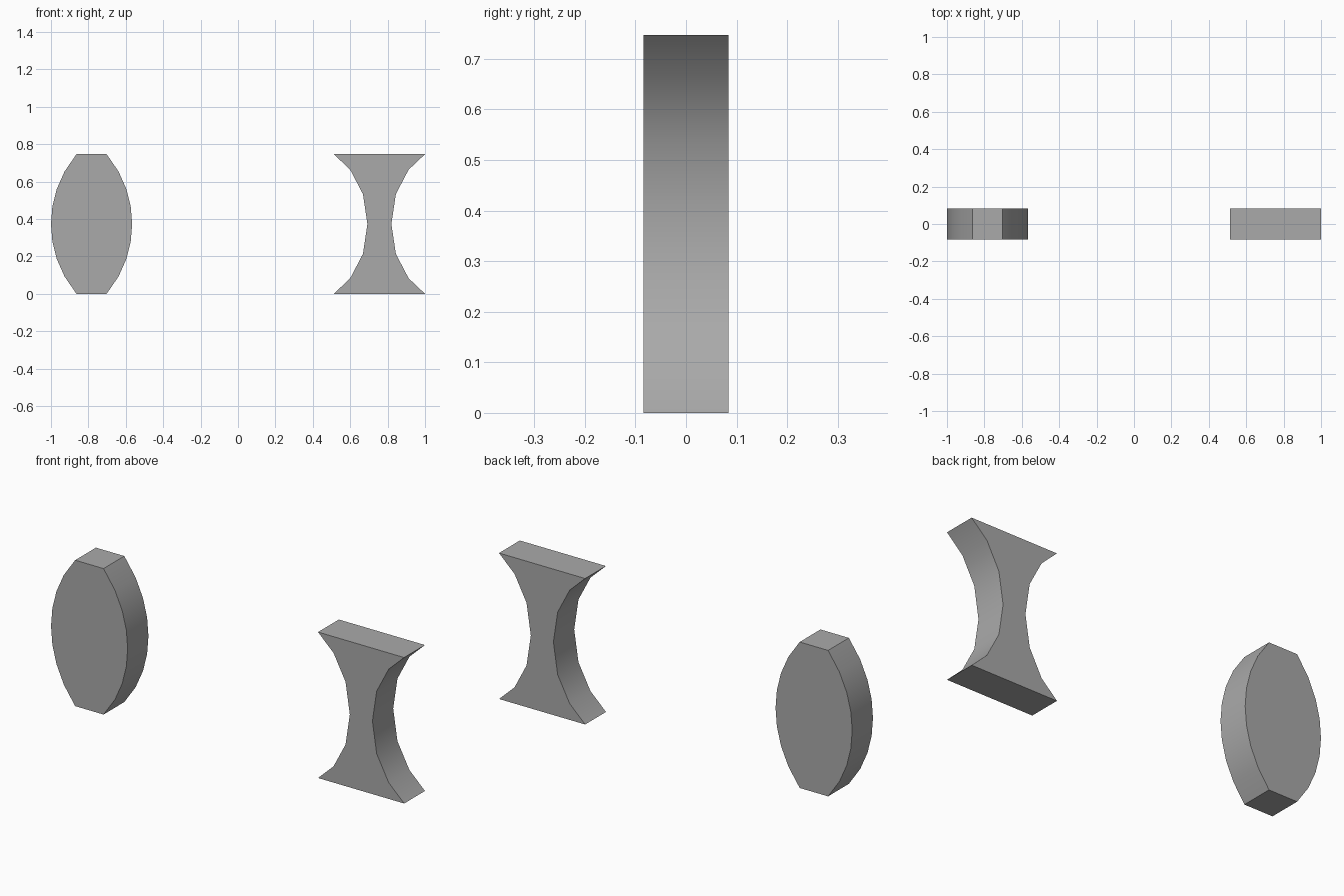
import bpy
import bmesh
import math

cube = bpy.data.objects.get("Cube")
if cube:
    bpy.data.objects.remove(cube, do_unlink=True)

HEIGHT = 0.747
DEPTH = 0.168
MID = HEIGHT / 2

grey = bpy.data.materials.new("grey")
grey.use_nodes = True
colour = (0.4, 0.4, 0.4, 1)
grey.diffuse_color = colour
grey.node_tree.nodes["Principled BSDF"].inputs["Base Color"].default_value = colour


def slab(name, x, half_profile):
    """Extrude a slab whose outline mirrors (half width, height above middle)."""
    lower = [(w, -h) for w, h in reversed(half_profile) if h > 0]
    right = lower + half_profile
    outline = right + [(-w, h) for w, h in reversed(right)]
    bm = bmesh.new()
    verts = [bm.verts.new((w, -DEPTH / 2, h + MID)) for w, h in outline]
    front = bm.faces.new(verts)
    ext = bmesh.ops.extrude_face_region(bm, geom=[front])
    moved = [v for v in ext["geom"] if isinstance(v, bmesh.types.BMVert)]
    bmesh.ops.translate(bm, verts=moved, vec=(0, DEPTH, 0))
    bmesh.ops.recalc_face_normals(bm, faces=bm.faces)
    mesh = bpy.data.meshes.new(name)
    bm.to_mesh(mesh)
    bm.free()
    mesh.materials.append(grey)
    obj = bpy.data.objects.new(name, mesh)
    obj.location.x = x
    bpy.context.collection.objects.link(obj)
    bpy.ops.object.select_all(action="DESELECT")
    obj.select_set(True)
    bpy.context.view_layer.objects.active = obj
    bpy.ops.object.shade_smooth_by_angle(angle=math.radians(30))
    return obj


# Convex slab: sides bulge along a circular arc
radius = 0.579
bulge = []
for i in range(5):
    h = MID * i / 4
    bulge.append((0.217 - radius + math.sqrt(radius**2 - h**2), h))
slab("convex_slab", -0.783, bulge)

# Concave slab: sides pinch in to a narrow waist
waist = [(0.064, 0), (0.088, 0.16), (0.156, 0.29), (0.244, MID)]
slab("concave_slab", 0.756, waist)
